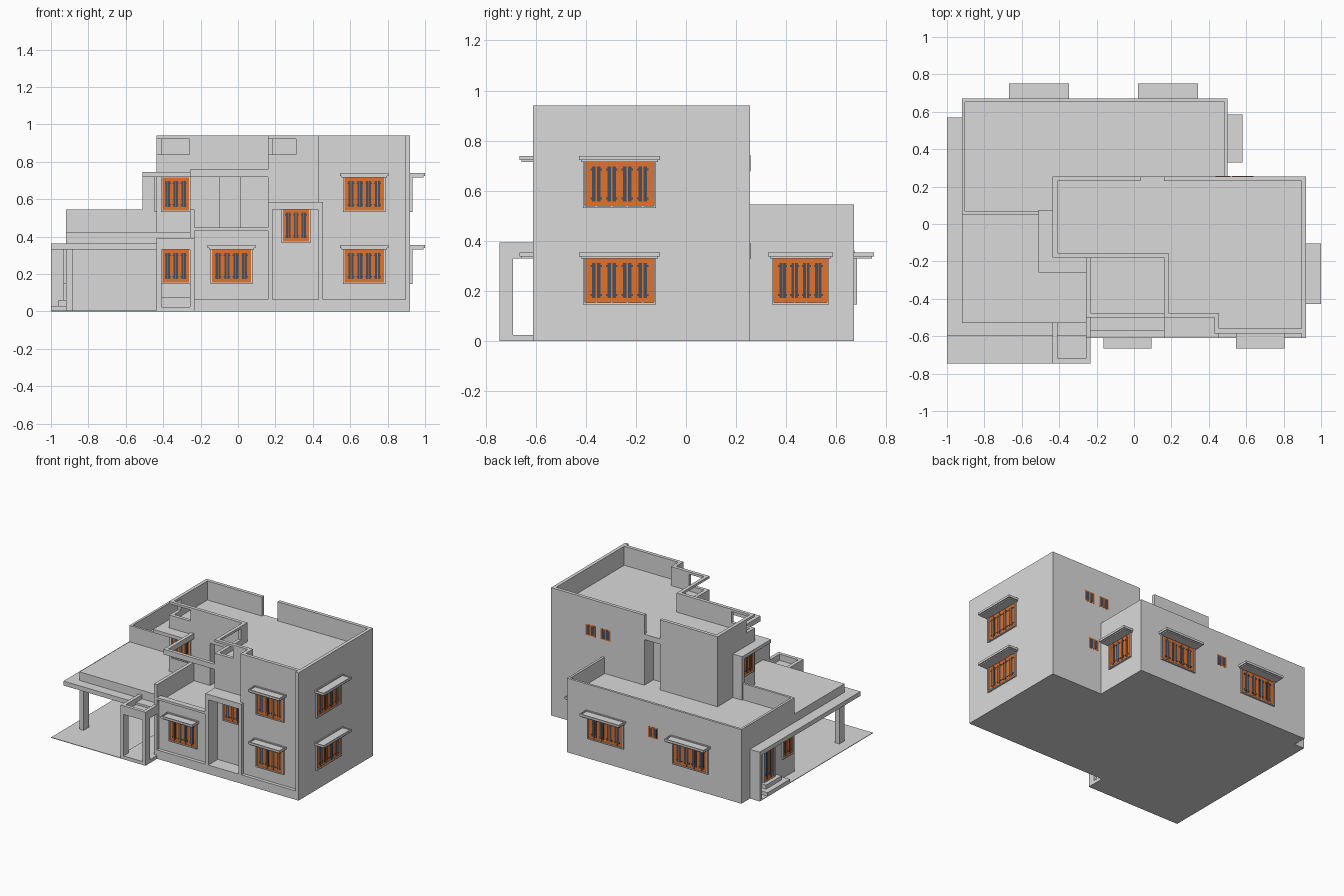
import bpy, bmesh, math
from mathutils import Matrix, Vector

cube = bpy.data.objects.get("Cube")
if cube:
    bpy.data.objects.remove(cube, do_unlink=True)


def material(name, *rgb):
    made = bpy.data.materials.new(name)
    made.use_nodes = True
    made.diffuse_color = (*rgb, 1)
    shader = made.node_tree.nodes["Principled BSDF"]
    shader.inputs["Base Color"].default_value = made.diffuse_color
    return made


MATERIALS = [material("grey_plaster", 0.7, 0.7, 0.7),
             material("orange_wood", 0.76, 0.17, 0.025),
             material("dark_blue_glass", 0.06, 0.08, 0.12)]
PLASTER, WOOD, GLASS = range(len(MATERIALS))

# Main lines of the plan, left to right in the front view
EAVE, WEST, INNER, ROOM, TOWER, BLOCK, WING, EAST = -1, -0.92, -0.435, -0.24, 0.16, 0.43, 0.5, 0.92
# Main lines of the plan, front to rear
APRON, FRONT, LOBBY, FACADE, YARD, MIDDLE, REAR = -0.745, -0.61, -0.5, -0.18, 0.05, 0.255, 0.67
# Levels
GROUND, PLINTH, EAVE_LOW, LOW, LOW_TOP, ROOF, TOP = 0, 0.065, 0.33, 0.425, 0.545, 0.8, 0.94
# Wall thickness, recessed front, balcony outer side, front end of the roof-terrace slab
WALL, THIN = 0.025, 0.017
PANEL, SIDE, SLAB = FRONT + WALL, ROOM - THIN, -0.53
# Door openings in the upper floor: at the rear and on the balcony
SLOT, DOOR = (0.035, TOWER), (-0.1, 0.01)


def add_box(bm, x, y, z, index=PLASTER):
    """Add a box spanning three ranges."""
    ranges = [(min(r), max(r)) for r in (x, y, z)]
    verts = bmesh.ops.create_cube(bm, size=1)["verts"]
    for v in verts:
        v.co = Vector([(low + high) / 2 + c * (high - low) for (low, high), c in zip(ranges, v.co)])
    for face in {f for v in verts for f in v.link_faces}:
        face.material_index = index


def finish(name, bm, matrix=Matrix()):
    mesh = bpy.data.meshes.new(name)
    bm.to_mesh(mesh)
    bm.free()
    for m in MATERIALS:
        mesh.materials.append(m)
    ob = bpy.data.objects.new(name, mesh)
    ob.matrix_world = matrix
    bpy.context.collection.objects.link(ob)


def block(name, x, y, z):
    bm = bmesh.new()
    add_box(bm, x, y, z)
    finish(name, bm)


def walls(name, z, *runs, thick=WALL):
    """Straight walls; each run is (x, y, end x, end y) on the outer face.
    The thickness goes to the left of the direction of travel."""
    bm = bmesh.new()
    for x, y, end_x, end_y in runs:
        if y == end_y:
            inner = y + math.copysign(thick, end_x - x)
            add_box(bm, (x, end_x), (y, inner), z)
        else:
            inner = x - math.copysign(thick, end_y - y)
            add_box(bm, (x, inner), (y, end_y), z)
    finish(name, bm)


def placed(face, along, wall):
    """Frame on a wall whose local -y points outwards."""
    turn = ["front", "right", "back", "left"].index(face)
    spot = (wall, along, 0) if turn % 2 else (along, wall, 0)
    return Matrix.Translation(spot) @ Matrix.Rotation(turn * math.pi / 2, 4, "Z")


def window(name, face, along, wall, width, z, panes=4, canopy=True):
    bm = bmesh.new()
    low, high = z
    tall, half, rim = high - low, width / 2, 0.008
    # Surround
    out = (-rim * 1.5, rim)
    for side in (-half, half):
        add_box(bm, (side, side + math.copysign(rim, side)), out, (low - rim, high + rim))
    for edge in (low - rim, high):
        add_box(bm, (-half, half), out, (edge, edge + rim))
    # Wooden leaf, glass strips, cross rails and centre bars
    add_box(bm, (-half, half), (-0.005, rim), z, WOOD)
    step = width * 0.9 / panes
    for i in range(panes):
        mid = (i + 0.5 - panes / 2) * step

        def strip(share, depth, span, index):
            add_box(bm, (mid - step * share, mid + step * share), (-depth, 0), span, index)

        strip(0.28, 0.007, (low + tall * 0.1, high - tall * 0.1), GLASS)
        for level in (low + tall / 6, high - tall / 6):
            strip(0.38, 0.008, (level - rim / 2, level + rim / 2), GLASS)
        strip(0.04, 0.009, z, WOOD)
    # Canopy: shallow tray with a raised rim
    if canopy:
        end, reach, top = half + rim * 3, 0.08, high + rim * 3
        add_box(bm, (rim - end, end - rim), (rim - reach, 0), (high, high + rim))
        add_box(bm, (-end, end), (-reach, 0), (high + rim, high + THIN))
        add_box(bm, (-end, end), (-reach, rim - reach), (high + THIN, top))
        add_box(bm, (-end, end), (-rim, 0), (high + THIN, top))
        for side in (-end, end - rim):
            add_box(bm, (side, side + rim), (-reach, 0), (high + THIN, top))
    finish(name, bm, placed(face, along, wall))


def vent(name, along, wall, level):
    bm = bmesh.new()
    half, out = 0.04, 0.001
    add_box(bm, (-half, half), (-out, half), (level - half, level + half), WOOD)
    inside = half * 0.8
    for side in (-1, 1):
        add_box(bm, (side * half / 8, side * inside), (-out * 2, 0), (level - inside, level + inside), GLASS)
    finish(name, bm, placed("back", along, wall))


# Ground apron and main masses
fin = 0.57
block("ground_apron", (EAVE, ROOM), (APRON, fin), (GROUND, 0.004))
block("rear_wing", (WEST, WING), (YARD, REAR), (GROUND, LOW))
block("main_block_left", (INNER, DOOR[0]), (FACADE, MIDDLE), (GROUND, ROOF))
block("main_block_centre", (DOOR[1], SLOT[0]), (FACADE, MIDDLE), (GROUND, ROOF))
block("main_block_right", (TOWER, EAST), (FACADE, MIDDLE), (GROUND, ROOF))
block("balcony_door_recess", DOOR, (FACADE + WALL * 2, MIDDLE), (GROUND, ROOF))
block("balcony_door_lintel", DOOR, (FACADE, MIDDLE), (0.72, ROOF))
block("rear_door_recess", SLOT, (FACADE, 0.15), (GROUND, ROOF))
block("rear_door_lintel", SLOT, (YARD, MIDDLE), (0.76, ROOF))
block("stair_tower", (TOWER, EAST), (LOBBY, FACADE), (GROUND, ROOF))
block("right_front_block", (BLOCK, EAST), (PANEL, LOBBY), (GROUND, ROOF))
block("front_room", (ROOM, TOWER), (PANEL, YARD), (GROUND, 0.41))

# Upper parapet, with open corners spanned by a kerb and a thin rail
gap_tower, gap_left, gap_side = (0.31, -0.23), -0.26, -0.08
walls("upper_parapet", (ROOF, TOP),
      (EAST, MIDDLE, TOWER, MIDDLE),
      (SLOT[0], MIDDLE, INNER, MIDDLE),
      (INNER, MIDDLE, INNER, gap_side),
      (gap_left, FACADE, TOWER, FACADE),
      (TOWER, FACADE + WALL, TOWER, gap_tower[1]),
      (gap_tower[0], LOBBY, BLOCK + WALL, LOBBY),
      (BLOCK, LOBBY + WALL, BLOCK, PANEL),
      (BLOCK, PANEL, EAST, PANEL),
      (EAST, PANEL, EAST, MIDDLE))
for label, z in (("kerb", (ROOF, 0.84)), ("rail", (TOP - THIN, TOP))):
    walls("parapet_corner_" + label, z,
          (INNER, gap_side, INNER, FACADE),
          (INNER, FACADE, gap_left, FACADE),
          (TOWER, gap_tower[1], TOWER, LOBBY),
          (TOWER, LOBBY, gap_tower[0], LOBBY))

# Lower parapet around the rear terrace
walls("terrace_parapet", (LOW, LOW_TOP),
      (WING, MIDDLE, WING, REAR),
      (WING, REAR, WEST, REAR),
      (WEST, REAR, WEST, YARD),
      (WEST, YARD, INNER, YARD), thick=THIN)

# Carport roof, column, side fin and steps
eave_high = EAVE_LOW + WALL * 1.3
block("carport_roof", (EAVE, ROOM), (-0.6, YARD), (EAVE_LOW, eave_high))
block("side_eave", (EAVE, WEST), (YARD, fin), (EAVE_LOW, eave_high))
block("terrace_slab", (WEST, ROOM), (SLAB, YARD), (EAVE_LOW, LOW))
block("carport_column", (WEST, -0.885), (SLAB, -0.47), (GROUND, EAVE_LOW))
block("side_fin", (EAVE, WEST), (fin - WALL, fin), (GROUND, EAVE_LOW))
for label, run, rise in (("lower", 0.08, 0.03), ("upper", 0.04, 0.06)):
    block(label + "_side_step", (WEST - run, WEST), (0.3 - run, 0.4 + run), (GROUND, rise))

# Entrance porch with a hollow top
porch = SIDE + WALL
for label, x in (("left", SIDE), ("right", INNER)):
    block(label + "_porch_column", (x, x + WALL), (APRON, -0.69), (GROUND, EAVE_LOW))
walls("porch_ring", (EAVE_LOW, 0.393),
      (INNER, APRON, porch, APRON),
      (porch, APRON, porch, SLAB),
      (INNER, SLAB, INNER, APRON))
block("porch_ceiling", (INNER, porch), (APRON, SLAB), (EAVE_LOW, EAVE_LOW + THIN))
block("porch_floor", (INNER, porch), (APRON, FACADE), (GROUND, WALL))
block("porch_step", (INNER, ROOM), (-0.3, FACADE), (GROUND, WALL * 3))

# Raised frames on the front wall
front = (FRONT, PANEL)
sill = LOW + WALL
block("front_plinth", (SIDE, EAST), front, (GROUND, PLINTH))
block("balcony_front_band", (SIDE, TOWER), (FRONT, PANEL + THIN), (sill - THIN, sill))
block("balcony_parapet", (ROOM, TOWER), (PANEL, PANEL + THIN), (LOW - WALL, sill))
walls("balcony_side_wall", (GROUND, LOW_TOP), (SIDE, FACADE, SIDE, FRONT))
for label, x in (("left", TOWER), ("right", BLOCK)):
    block(label + "_entry_pier", (x, x + WALL), (FRONT, LOBBY), (GROUND, LOW_TOP))
entry = (TOWER, BLOCK + WALL)
block("entry_head", entry, (FRONT, LOBBY), (LOW_TOP, 0.585))
block("entry_step", entry, (FRONT, LOBBY), (GROUND, PLINTH))
block("right_front_fin", (EAST - WALL, EAST), front, (GROUND, TOP))

# Balcony beams
beam = (0.72, 0.758)
walls("balcony_beams", beam, (SIDE, FACADE, SIDE, LOBBY), (SIDE, LOBBY, TOWER, LOBBY))

# Corner hood around the upper left windows
hood_x, hood_y, hood_z = -0.51, 0.075, (beam[0], beam[0] + WALL)
block("corner_hood_front", (hood_x, SIDE), (-0.26, FACADE), hood_z)
block("corner_hood_side", (hood_x, INNER), (FACADE, hood_y), hood_z)
block("corner_hood_fin", (hood_x, INNER), (YARD, hood_y), (LOW, hood_z[0]))

# Windows on two floors
LOWER, UPPER = (0.155, EAVE_LOW), (0.54, 0.715)
WIDE, MEDIUM, NARROW, SLIM = 0.275, 0.21, 0.14, 0.11
for floor, z in (("lower", LOWER), ("upper", UPPER)):
    window(floor + "_front_right_window", "front", 0.675, PANEL, MEDIUM, z)
    window(floor + "_right_window", "right", -0.265, EAST, WIDE, z)
    window(floor + "_porch_window", "front", -0.333, FACADE, NARROW, z, 3, False)
window("front_room_window", "front", -0.035, PANEL, MEDIUM, LOWER)
window("stair_window", "front", 0.31, LOBBY, NARROW, (0.375, LOW_TOP), 3, False)
window("wing_right_window", "right", 0.457, WING, MEDIUM, LOWER)
window("upper_left_window", "left", -0.08, INNER, NARROW, UPPER, 3, False)
window("side_window", "left", 0.135, WEST, SLIM, LOWER, 2, False)
window("side_door", "left", 0.355, WEST, SLIM, (PLINTH, EAVE_LOW - THIN), 2, False)
for side, x in (("left", 0.182), ("right", -0.508)):
    window("rear_" + side + "_window", "back", x, REAR, WIDE, LOWER)

# Small vents at the back
vent("wing_vent", -0.2, REAR, EAVE_LOW)
vent("lower_back_vent", 0.565, MIDDLE, 0.36)
for label, x in (("left", 0.6), ("right", 0.475)):
    vent("upper_" + label + "_vent", x, MIDDLE, 0.71)
